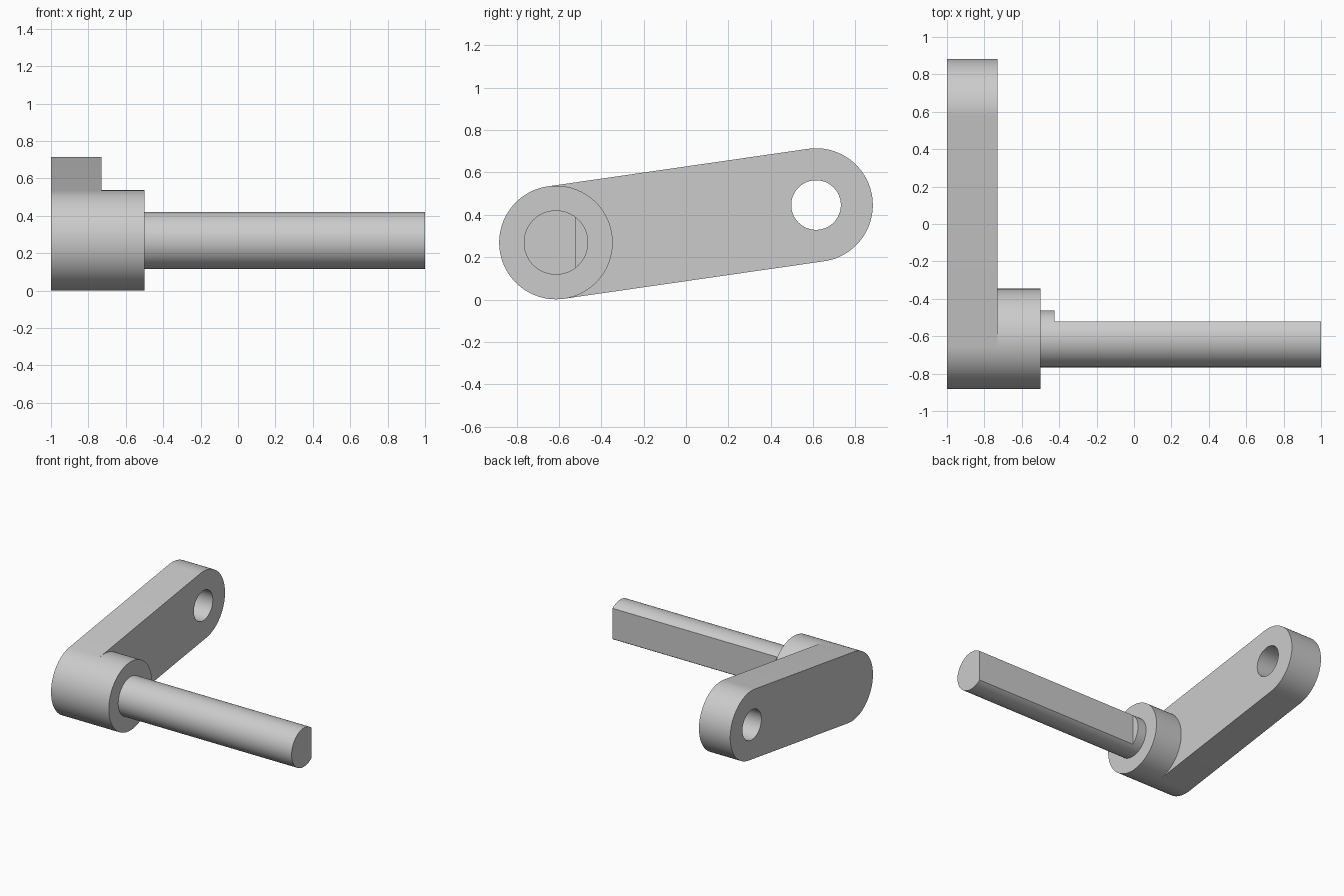
import bpy
import bmesh
from math import acos, atan2, cos, sin, pi, tau
from mathutils import Vector

if "Cube" in bpy.data.objects:
    bpy.data.objects.remove(bpy.data.objects["Cube"], do_unlink=True)

steel = bpy.data.materials.new("light grey metal")
steel.use_nodes = True
grey = (0.6, 0.6, 0.6, 1)
steel.diffuse_color = grey
steel.node_tree.nodes["Principled BSDF"].inputs["Base Color"].default_value = grey

# Centres in the (y, z) plane
axle = Vector((-0.614, 0.269))
far_end = Vector((0.614, 0.446))
arm_radius, hole_radius, shaft_radius = 0.268, 0.117, 0.152


def arc(centre, radius, start, sweep, steps):
    return [centre + radius * Vector((cos(start + sweep * i / steps), sin(start + sweep * i / steps)))
            for i in range(steps + 1)]


def circle(centre, radius, steps=96):
    return arc(centre, radius, 0, tau, steps)[:-1]


def extrude_profile(name, loops, x0, x1):
    """Fill the outline, with any inner loop as a hole, and extrude it along x."""
    bm = bmesh.new()
    edges = []
    for loop in loops:
        verts = [bm.verts.new((x0, p.x, p.y)) for p in loop]
        edges += [bm.edges.new((v, verts[i - 1])) for i, v in enumerate(verts)]
    if len(loops) == 1:
        bm.faces.new(verts)
    else:
        bmesh.ops.triangle_fill(bm, use_beauty=True, edges=edges)
    result = bmesh.ops.extrude_face_region(bm, geom=bm.faces[:], use_keep_orig=True)
    moved = [g for g in result["geom"] if isinstance(g, bmesh.types.BMVert)]
    bmesh.ops.translate(bm, verts=moved, vec=(x1 - x0, 0, 0))
    bmesh.ops.recalc_face_normals(bm, faces=bm.faces[:])
    mesh = bpy.data.meshes.new(name)
    bm.to_mesh(mesh)
    bm.free()
    mesh.materials.append(steel)
    obj = bpy.data.objects.new(name, mesh)
    bpy.context.collection.objects.link(obj)
    bpy.ops.object.select_all(action="DESELECT")
    obj.select_set(True)
    bpy.context.view_layer.objects.active = obj
    bpy.ops.object.shade_smooth_by_angle(angle=pi / 6)
    return obj


# Crank arm: rounded at both ends, with a through hole at the far end
along = far_end - axle
tilt = atan2(along.y, along.x)
outline = (arc(far_end, arm_radius, tilt - pi / 2, pi, 48)
           + arc(axle, arm_radius, tilt + pi / 2, pi, 48))
extrude_profile("crank_arm", [outline, circle(far_end, hole_radius)], -1, -0.73)

# Boss and the short round neck of the shaft
extrude_profile("boss", [circle(axle, arm_radius)], -0.73, -0.5)
extrude_profile("shaft_neck", [circle(axle, shaft_radius)], -0.5, -0.425)

# Shaft with a flat along its back
half = acos(0.094 / shaft_radius)
extrude_profile("flatted_shaft", [arc(axle, shaft_radius, half, tau - 2 * half, 72)], -0.425, 1)
